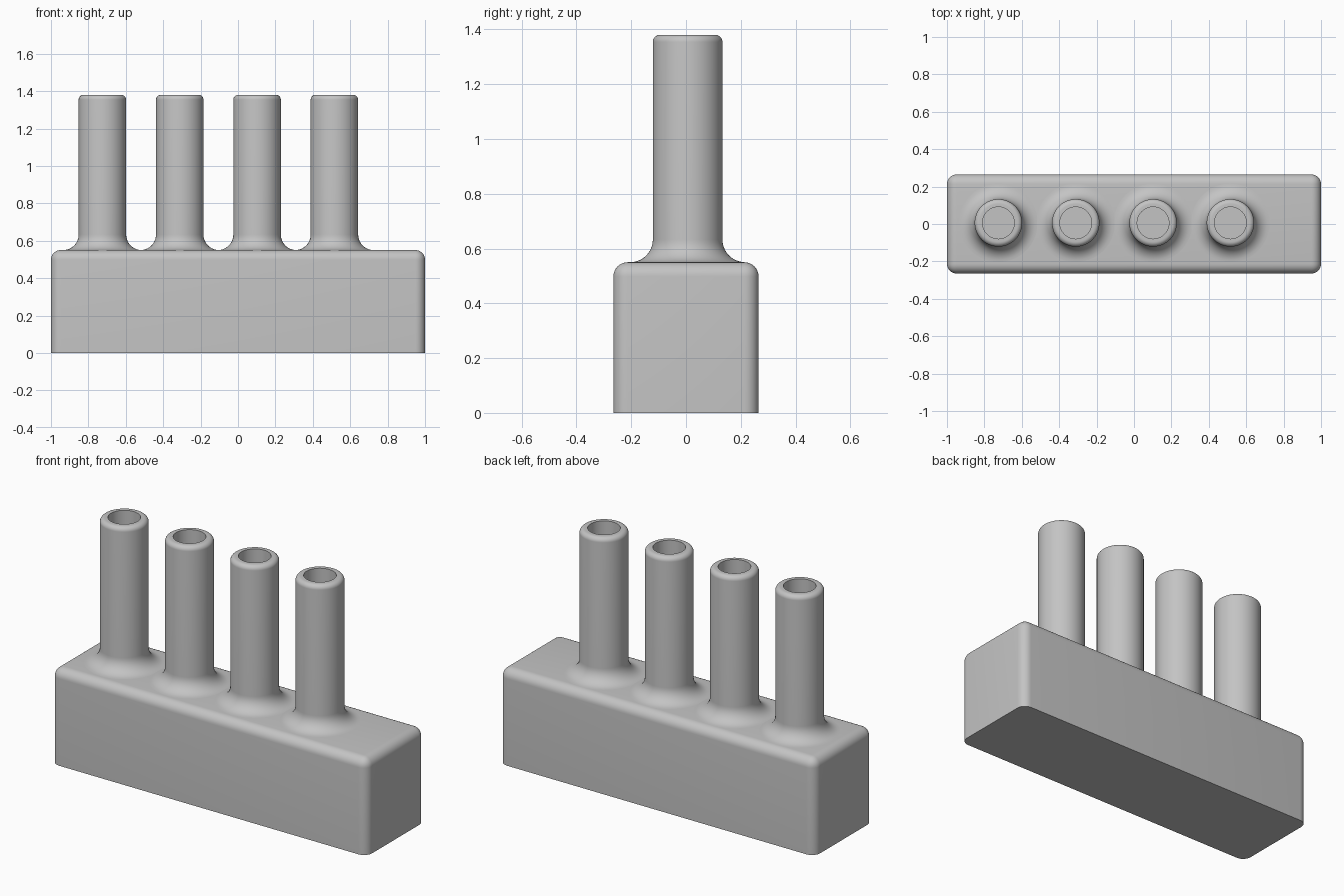
import bpy
import bmesh
from math import sin, cos, pi, radians

cube = bpy.data.objects.get("Cube")
if cube:
    bpy.data.objects.remove(cube, do_unlink=True)

# Single grey material
GREY = (0.55, 0.55, 0.55, 1)
grey = bpy.data.materials.new("plain grey")
grey.use_nodes = True
grey.diffuse_color = GREY
for node in grey.node_tree.nodes:
    if node.type == 'BSDF_PRINCIPLED':
        node.inputs["Base Color"].default_value = GREY

LENGTH, DEPTH, HEIGHT, ROUND = 2.0, 0.53, 0.55, 0.052
TOP, OUTER, BORE, LIP, FILLET = 1.38, 0.127, 0.085, 0.026, 0.083
SIDES = 64


def finish(bm, name):
    mesh = bpy.data.meshes.new(name)
    bm.to_mesh(mesh)
    bm.free()
    mesh.materials.append(grey)
    obj = bpy.data.objects.new(name, mesh)
    bpy.context.collection.objects.link(obj)
    bpy.ops.object.select_all(action='DESELECT')
    obj.select_set(True)
    bpy.context.view_layer.objects.active = obj
    bpy.ops.object.shade_smooth_by_angle(angle=radians(30))
    return obj


def arc(cx, cz, radius, start, end, steps=10):
    angles = [radians(start + (end - start) * i / steps) for i in range(steps + 1)]
    return [(cx + radius * cos(a), cz + radius * sin(a)) for a in angles]


# Block: rounded on top and at the upright corners, sharp underneath
bm = bmesh.new()
bmesh.ops.create_cube(bm, size=1)
for v in bm.verts:
    v.co.x *= LENGTH
    v.co.y *= DEPTH
    v.co.z = (v.co.z + 0.5) * HEIGHT
rounded = [e for e in bm.edges if max(v.co.z for v in e.verts) > 0.1]
bmesh.ops.bevel(bm, geom=rounded, offset=ROUND, offset_type='OFFSET',
                segments=8, profile=0.5, affect='EDGES')
finish(bm, "base_block")

# Tube profile: flared foot, rounded lip, then the bore down to its floor
profile = arc(OUTER + FILLET, HEIGHT + FILLET, FILLET, 270, 180)
profile += arc(OUTER - LIP, TOP - LIP, LIP, 0, 90, 8)
profile += [(BORE, TOP), (BORE, HEIGHT + 0.01)]


def make_tube(name, x, y):
    bm = bmesh.new()
    rings = []
    for r, z in profile:
        rings.append([bm.verts.new((x + r * cos(2 * pi * i / SIDES),
                                    y + r * sin(2 * pi * i / SIDES), z))
                      for i in range(SIDES)])
    for low, high in zip(rings, rings[1:]):
        for i in range(SIDES):
            j = (i + 1) % SIDES
            bm.faces.new((low[i], low[j], high[j], high[i]))
    bm.faces.new(rings[-1])
    return finish(bm, name)


# Row of four tubes, set off-centre along the block
for n in range(4):
    make_tube(f"tube_{n + 1}", -0.725 + n * 0.4135, 0.006)
